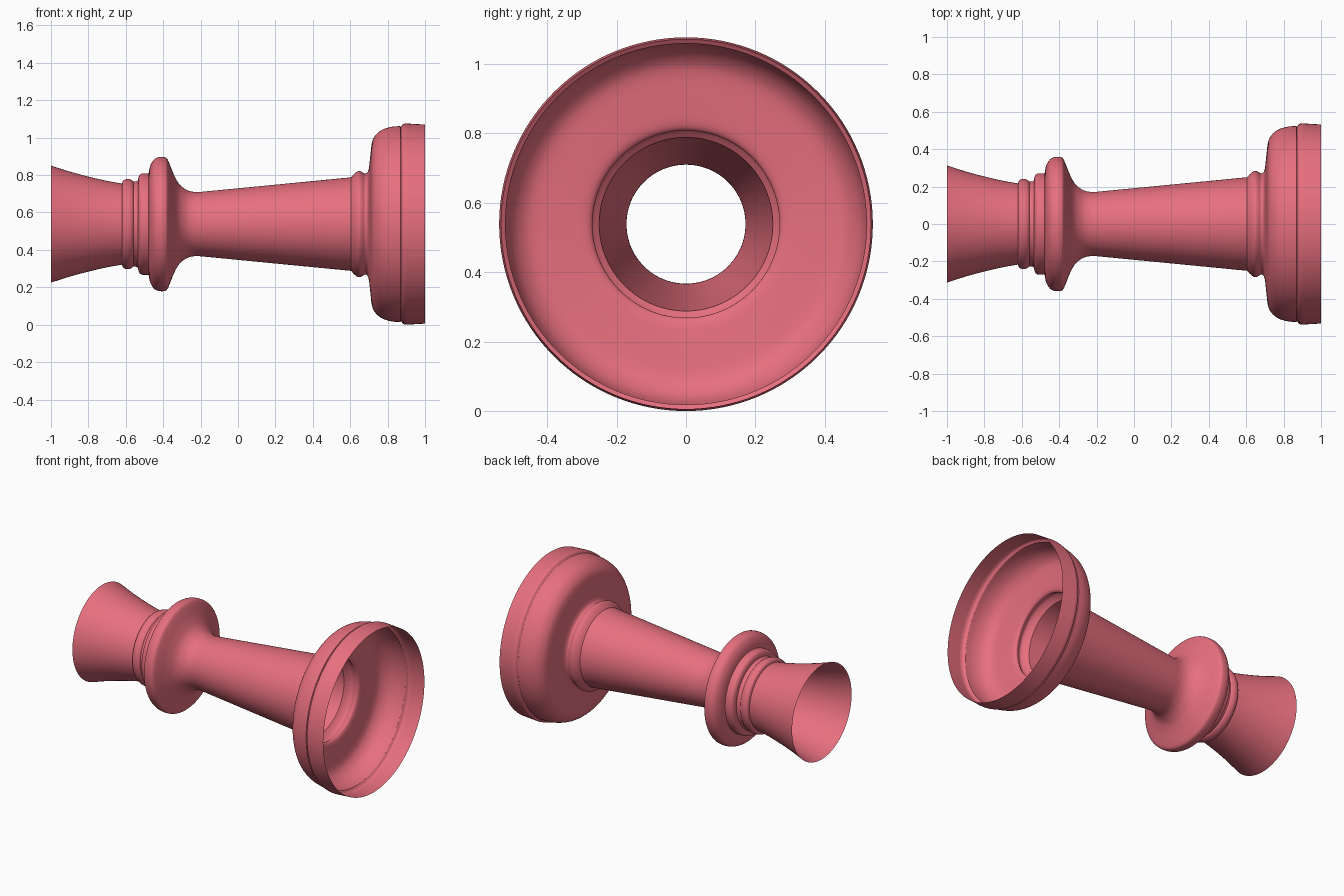
import bpy, bmesh, math
from mathutils import Vector

if "Cube" in bpy.data.objects:
    bpy.data.objects.remove(bpy.data.objects["Cube"])

AXIS_Z = 0.538
SEGMENTS = 128

mat = bpy.data.materials.new("rose")
mat.diffuse_color = (0.8, 0.16, 0.21, 1)
mat.use_nodes = True
mat.node_tree.nodes["Principled BSDF"].inputs["Base Color"].default_value = mat.diffuse_color


def smooth_path(pts, steps):
    # Curve through the profile points
    p = [Vector(q) for q in pts]
    p = [2 * p[0] - p[1]] + p + [2 * p[-1] - p[-2]]
    out = []
    for i in range(1, len(p) - 2):
        a, b, c, d = p[i - 1:i + 3]
        for k in range(steps):
            t = k / steps
            out.append(0.5 * (2 * b + (c - a) * t + (2 * a - 5 * b + 4 * c - d) * t * t
                              + (3 * b - a - 3 * c + d) * t ** 3))
    return out + [p[-2]]


def lathe(name, pts, steps=4):
    # Open shell turned around the x axis
    bm = bmesh.new()
    rings = []
    for x, r in smooth_path(pts, steps):
        rings.append([bm.verts.new((x, r * math.cos(2 * math.pi * i / SEGMENTS),
                                    r * math.sin(2 * math.pi * i / SEGMENTS) + AXIS_Z))
                      for i in range(SEGMENTS)])
    for a, b in zip(rings, rings[1:]):
        for i in range(SEGMENTS):
            j = (i + 1) % SEGMENTS
            bm.faces.new((a[i], a[j], b[j], b[i]))
    # Face outwards
    bm.normal_update()
    f = max(bm.faces, key=lambda f: abs(f.normal.y))
    c = f.calc_center_median()
    if f.normal.y * c.y < 0:
        bmesh.ops.reverse_faces(bm, faces=bm.faces[:])
    mesh = bpy.data.meshes.new(name)
    bm.to_mesh(mesh)
    bm.free()
    mesh.materials.append(mat)
    obj = bpy.data.objects.new(name, mesh)
    bpy.context.collection.objects.link(obj)
    bpy.ops.object.select_all(action='DESELECT')
    obj.select_set(True)
    bpy.context.view_layer.objects.active = obj
    bpy.ops.object.shade_smooth_by_angle(angle=math.radians(40))


# Flared open cup
lathe("flared_cup", [(-1, .313), (-.9, .281), (-.8, .254), (-.7, .231), (-.62, .217)])
# Narrow neck bead and groove
lathe("neck_bead", [(-.62, .217), (-.613, .234), (-.59, .241), (-.568, .235), (-.56, .227)])
lathe("neck_groove", [(-.56, .227), (-.545, .228), (-.535, .233)])
# Stepped band
lathe("neck_band", [(-.535, .233), (-.53, .256), (-.515, .270), (-.478, .271)])
# Wide collar sweeping into the stem
lathe("collar", [(-.478, .271), (-.470, .31), (-.452, .342), (-.43, .356), (-.40, .359),
                 (-.38, .351), (-.363, .315), (-.343, .265), (-.315, .215),
                 (-.275, .183), (-.235, .172), (-.2, .172)])
# Tapered stem
lathe("stem", [(-.2, .172), (.605, .25)])
# Bead under the stem
lathe("stem_bead", [(.605, .25), (.622, .269), (.645, .284), (.665, .278), (.67, .274)])
# Hollow base bell
lathe("base_bell", [(.67, .274), (.685, .270), (.698, .29), (.706, .35), (.716, .435),
                    (.735, .475), (.77, .504), (.82, .52), (.868, .524)])
# Base rim
lathe("base_rim_step", [(.868, .524), (.872, .520), (.883, .534), (.90, .538)])
lathe("base_rim", [(.90, .538), (.95, .535), (1, .532)])
